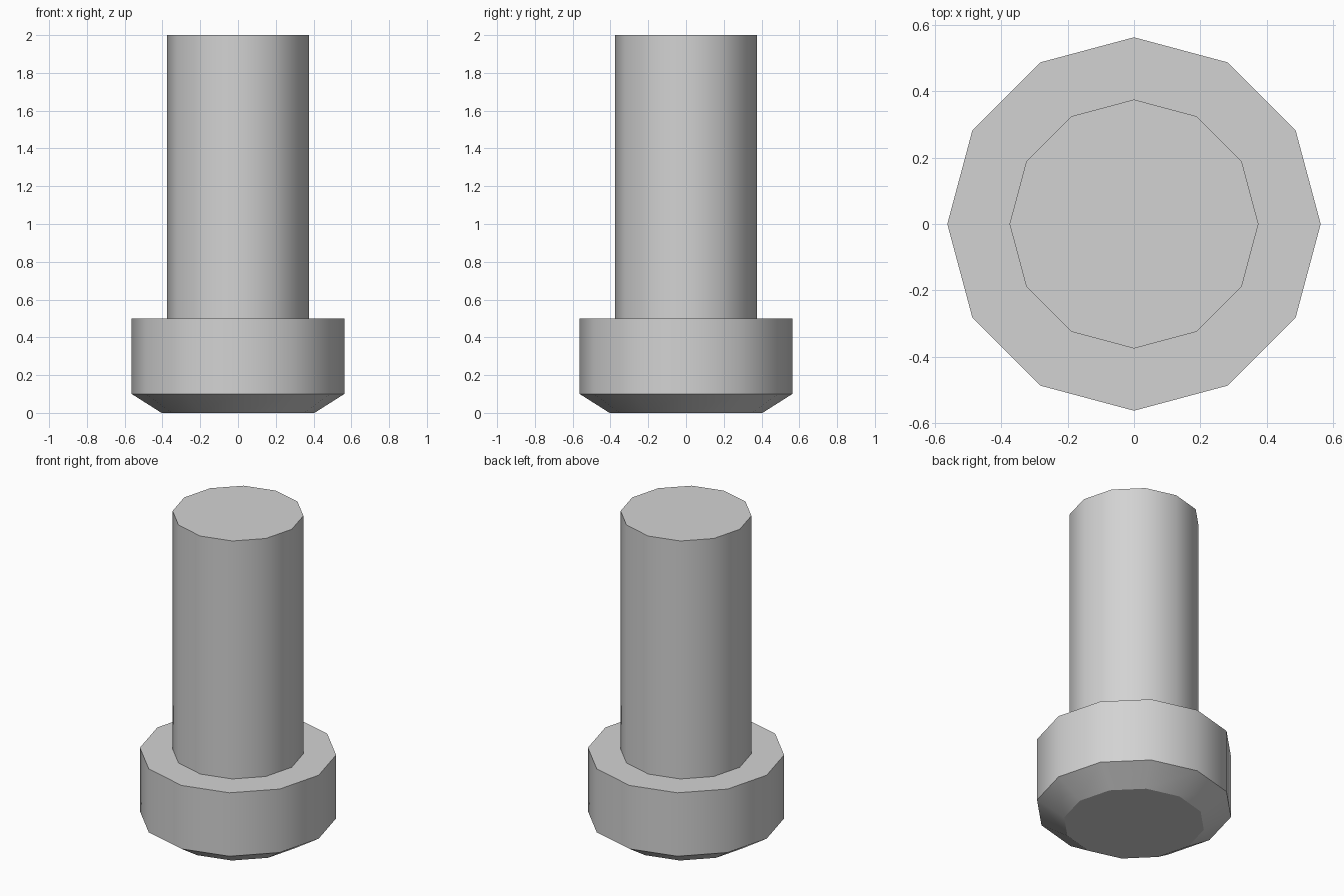
import bpy
import bmesh
from math import radians, sin, cos, pi

cube = bpy.data.objects.get("Cube")
if cube:
    bpy.data.objects.remove(cube, do_unlink=True)

SIDES = 12

# Plain light grey metal
grey = bpy.data.materials.new("light_grey")
grey.use_nodes = True
colour = (0.65, 0.65, 0.65, 1.0)
grey.diffuse_color = colour
grey.node_tree.nodes["Principled BSDF"].inputs["Base Color"].default_value = colour


def turned(name, profile):
    """Closed solid of revolution from (radius, height) points, bottom to top."""
    bm = bmesh.new()
    rings = []
    for r, z in profile:
        rings.append([bm.verts.new((r * cos(2 * pi * i / SIDES),
                                    r * sin(2 * pi * i / SIDES), z))
                      for i in range(SIDES)])
    for low, high in zip(rings, rings[1:]):
        for i in range(SIDES):
            j = (i + 1) % SIDES
            bm.faces.new((low[i], low[j], high[j], high[i]))
    bm.faces.new(rings[0][::-1])
    bm.faces.new(rings[-1])
    mesh = bpy.data.meshes.new(name)
    bm.to_mesh(mesh)
    bm.free()
    mesh.materials.append(grey)
    obj = bpy.data.objects.new(name, mesh)
    bpy.context.collection.objects.link(obj)
    bpy.ops.object.select_all(action="DESELECT")
    obj.select_set(True)
    bpy.context.view_layer.objects.active = obj
    bpy.ops.object.shade_smooth_by_angle(angle=radians(31))
    return obj


# Chamfered head, stepped shoulder and shank in one turned solid
turned("bolt", [(0.405, 0), (0.5625, 0.1), (0.5625, 0.5), (0.375, 0.5), (0.375, 2)])
